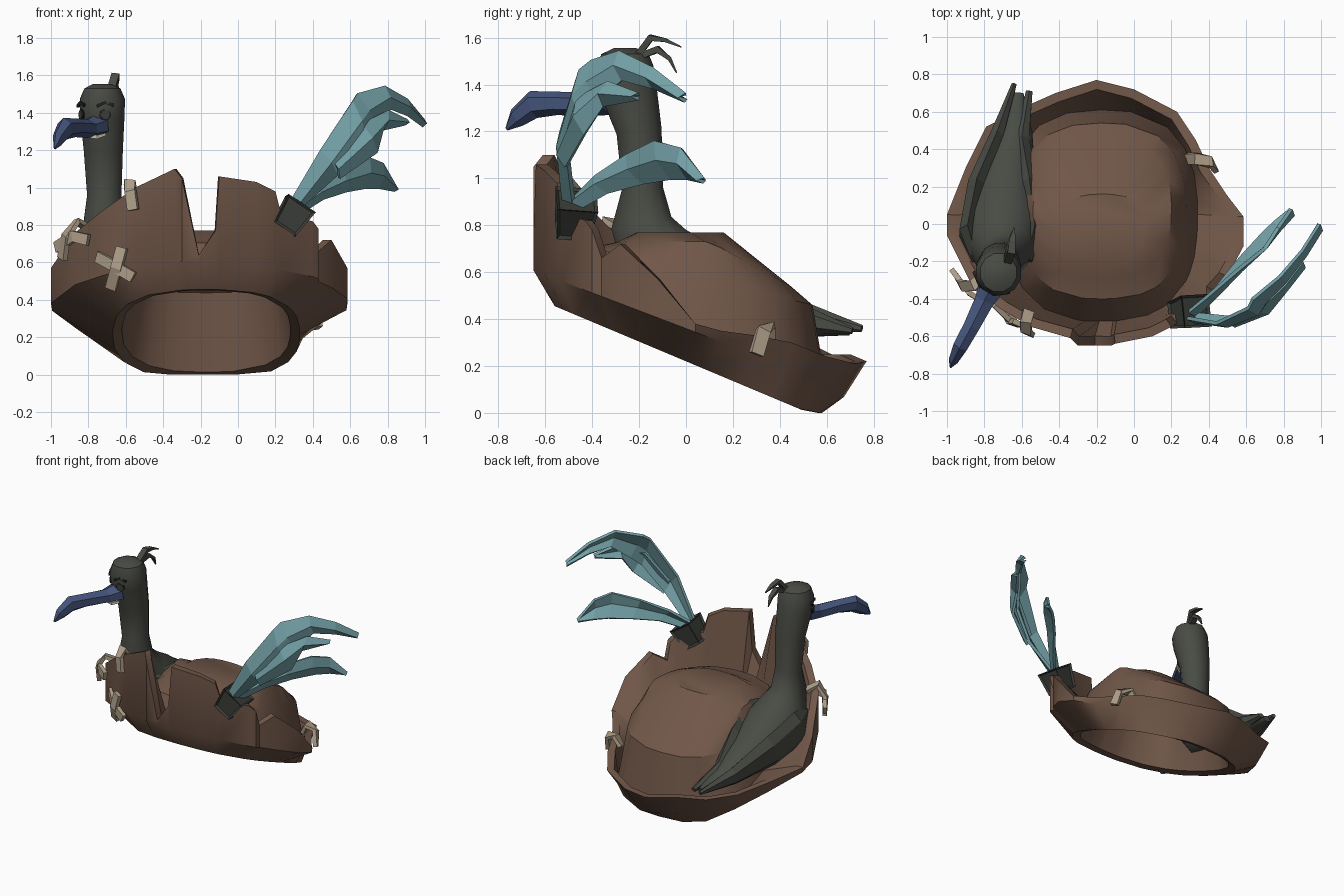
import bpy, bmesh, math
from mathutils import Vector

if "Cube" in bpy.data.objects:
    bpy.data.objects.remove(bpy.data.objects["Cube"])

def material(name, rgb):
    m = bpy.data.materials.new(name)
    m.diffuse_color = (*rgb, 1)
    m.use_nodes = True
    m.node_tree.nodes["Principled BSDF"].inputs["Base Color"].default_value = m.diffuse_color
    return m

LEATHER = material("brown leather", (.165, .096, .066))
PLUMAGE = material("dark plumage", (.066, .070, .058))
SOCKET = material("dark socket", (.042, .047, .040))
FEATHER = material("teal feather", (.17, .35, .38))
BEAK = material("blue beak", (.06, .09, .20))
THREAD = material("tan thread", (.43, .35, .25))
BLACK = material("black", (.015, .015, .015))
TOOTH = material("cream tooth", (.6, .55, .45))

def add(name, bm, mat, smooth=None):
    bmesh.ops.recalc_face_normals(bm, faces=bm.faces)
    me = bpy.data.meshes.new(name)
    bm.to_mesh(me)
    bm.free()
    me.materials.append(mat)
    ob = bpy.data.objects.new(name, me)
    bpy.context.collection.objects.link(ob)
    if smooth:
        bpy.ops.object.select_all(action='DESELECT')
        ob.select_set(True)
        bpy.context.view_layer.objects.active = ob
        bpy.ops.object.shade_smooth_by_angle(angle=math.radians(smooth))
    return ob

def loft(bm, rows, cap=True):
    """Join closed rings of equal length, capping both ends."""
    rings = [[bm.verts.new(p) for p in r] for r in rows]
    n = len(rings[0])
    for a, b in zip(rings, rings[1:]):
        for i in range(n):
            j = (i + 1) % n
            bm.faces.new((a[i], a[j], b[j], b[i]))
    if cap:
        bm.faces.new(rings[0])
        bm.faces.new(rings[-1])

def tube(name, path, mat, side=(1, 0, 0), n=8, smooth=None):
    """Sweep ellipses along a path of (x, y, z, half width, half height)."""
    bm, rows = bmesh.new(), []
    pts = [Vector(p[:3]) for p in path]
    for i, p in enumerate(path):
        t = (pts[min(i + 1, len(pts) - 1)] - pts[max(i - 1, 0)]).normalized()
        up = t.cross(Vector(side)).normalized()
        s = up.cross(t)
        ring = []
        for k in range(n):
            a = 2 * math.pi * (k + .5) / n
            ring.append(pts[i] + s * math.cos(a) * p[3] + up * math.sin(a) * p[4])
        rows.append(ring)
    loft(bm, rows)
    return add(name, bm, mat, smooth)

# ---- hat: one closed loft from crown, over the torn brim, to the hollow inside
RIM = [(.585, .04, .38), (.585, -.12, .57), (.50, -.28, .72), (.43, -.36, .66),
       (.43, -.40, .78), (.40, -.43, .82), (.23, -.53, .86), (.20, -.55, .98),
       (.10, -.60, 1.03), (-.10, -.64, 1.06), (-.12, -.65, .77), (-.21, -.65, .64),
       (-.30, -.65, 1.05), (-.34, -.61, 1.10), (-.55, -.55, 1.0), (-.72, -.45, .88),
       (-.87, -.32, .76), (-1, -.06, .57), (-1, .05, .38), (-.90, .30, .34),
       (-.79, .52, .30), (-.60, .62, .25), (-.42, .70, .25), (-.20, .77, .22),
       (0, .72, .21), (.23, .60, .24), (.33, .45, .30), (.40, .30, .33), (.50, .15, .35)]
CX, CY = -.19, .03
ANGLES = [math.atan2(y - CY, x - CX) for x, y, z in RIM]

def oval(hx, y0, y1, zf, e=2.6):
    """Rounded-square ring with its height given by y."""
    row = []
    for a in ANGLES:
        c, s = math.cos(a), math.sin(a)
        hy = (y1 - y0) / 2
        r = (abs(c / hx) ** e + abs(s / hy) ** e) ** (-1 / e)
        y = (y0 + y1) / 2 + r * s
        row.append((CX + .02 + r * c, y, max(0, zf(y))))
    return row

def pull(d):
    row = []
    for x, y, z in RIM:
        v = Vector((CX - x, CY - y, 0)).normalized() * d
        row.append((x + v.x, y + v.y, z))
    return row

def belly(x, y):
    k = 1 - .17 * max(0, y)
    return (CX + (x - CX) * k, CY + (y - CY) * k, .36 - .38 * y)

top_z = lambda y: .73 - max(0, y - .1) * .55
mid_z = lambda y: .60 - .26 * y
base_z = lambda y: .30 - .42 * y
rows = [oval(.24, -.21, .16, lambda y: .77),
        oval(.37, -.29, .45, top_z),
        oval(.45, -.40, .54, mid_z),
        oval(.51, -.52, .61, base_z),
        pull(.05), RIM, [belly(x, y) for x, y, z in RIM],
        oval(.50, -.56, .58, lambda y: .22 - .42 * y),
        oval(.45, -.50, .54, lambda y: .24 - .42 * y),
        oval(.42, -.37, .51, lambda y: mid_z(y) - .03),
        oval(.34, -.26, .42, lambda y: top_z(y) - .03),
        oval(.22, -.19, .14, lambda y: .74)]
bm = bmesh.new()
loft(bm, rows)
add("torn_hat", bm, LEATHER, 35)

# ---- bird: tail, body, neck and head in one sweep
tube("bird_body", [(-.62, .70, .35, .03, .02), (-.63, .50, .38, .09, .06),
                   (-.68, .25, .46, .16, .13), (-.70, .0, .56, .21, .20),
                   (-.71, -.13, .68, .18, .17), (-.715, -.19, .81, .115, .135),
                   (-.715, -.185, .96, .095, .09), (-.72, -.20, 1.2, .108, .10),
                   (-.725, -.245, 1.38, .122, .125), (-.725, -.26, 1.47, .125, .125),
                   (-.725, -.26, 1.53, .10, .105), (-.725, -.26, 1.555, .05, .05)],
     PLUMAGE, n=12, smooth=40)

# folded wings lying beside the body
tube("left_wing", [(-.84, -.20, .66, .03, .05), (-.89, -.05, .61, .05, .14),
                   (-.84, .20, .52, .055, .13), (-.73, .48, .41, .04, .07),
                   (-.64, .75, .36, .015, .015)], PLUMAGE, n=6)
tube("right_wing", [(-.57, -.20, .66, .03, .05), (-.53, -.05, .61, .05, .14),
                    (-.56, .20, .52, .055, .13), (-.60, .45, .41, .045, .07),
                    (-.56, .71, .35, .02, .015)], PLUMAGE, n=6)

# head tuft
tube("crest_upper", [(-.68, -.21, 1.52, .03, .02), (-.655, -.15, 1.60, .03, .02),
                     (-.65, -.09, 1.59, .025, .012), (-.64, -.02, 1.56, .004, .004)],
     PLUMAGE, n=4)
tube("crest_lower", [(-.68, -.20, 1.52, .03, .02), (-.66, -.12, 1.55, .03, .02),
                     (-.65, -.07, 1.51, .02, .012), (-.65, -.04, 1.45, .004, .004)],
     PLUMAGE, n=4)

# beak with a hooked tip
tube("beak", [(-.76, -.33, 1.33, .085, .06), (-.80, -.41, 1.315, .06, .05),
              (-.87, -.55, 1.32, .05, .05), (-.925, -.65, 1.315, .045, .06),
              (-.96, -.72, 1.26, .03, .045), (-.98, -.765, 1.21, .005, .008)],
     BEAK, side=(.87, -.49, 0), n=6)
tube("teeth", [(-.80, -.395, 1.275, .012, .012), (-.755, -.405, 1.27, .014, .014),
               (-.71, -.38, 1.285, .01, .01)], TOOTH, side=(0, 0, 1), n=4)

# eyes and brows either side of the beak
for label, deg in (("left", 203), ("right", 277)):
    a = math.radians(deg)
    d, s = Vector((math.cos(a), math.sin(a), 0)), Vector((-math.sin(a), math.cos(a), 0))
    c = Vector((-.725, -.25, 1.39))
    for part, r, off, mat in (("eye_ring", .032, .124, BLACK), ("eye", .024, .129, SOCKET)):
        p, q = c + d * (off - .008), c + d * off
        tube(label + "_" + part, [(*p, r, r), (*q, r, r)], mat, side=s, n=10)
    ends = [c + d * .124 + s * k + Vector((0, 0, h)) for k, h in ((-.045, .045), (0, .065), (.045, .05))]
    tube(label + "_brow", [(*p, .012, .010) for p in ends], BLACK, side=(0, 0, 1), n=4)

# ---- feathers: folded blades given by an upper and a lower edge
def plume(name, upper, lower):
    bm = bmesh.new()
    mids = [(Vector(u) + Vector(l)) / 2 + Vector((.015, -.03, 0)) for u, l in zip(upper, lower)]
    lines = [[bm.verts.new(p) for p in e] for e in (upper, mids, lower)]
    for a, b in zip(lines, lines[1:]):
        for i in range(len(a) - 1):
            bm.faces.new((a[i], a[i + 1], b[i + 1], b[i]))
    ob = add(name, bm, FEATHER)
    mod = ob.modifiers.new("thickness", 'SOLIDIFY')
    mod.thickness, mod.offset = .02, 0

plume("tall_feather",
      [(.27, -.50, .91), (.44, -.53, 1.20), (.61, -.45, 1.46), (.635, -.40, 1.50),
       (.78, -.28, 1.54), (.90, -.14, 1.47), (.99, 0, 1.36)],
      [(.34, -.48, .90), (.53, -.50, 1.07), (.68, -.45, 1.25), (.73, -.38, 1.32),
       (.81, -.27, 1.42), (.90, -.14, 1.39), (.985, 0, 1.33)])
plume("feather_barb",
      [(.50, -.52, 1.15), (.66, -.46, 1.34), (.80, -.33, 1.41), (.90, -.20, 1.36)],
      [(.54, -.51, 1.05), (.74, -.43, 1.19), (.77, -.35, 1.31), (.89, -.20, 1.34)])
plume("low_feather",
      [(.29, -.47, .92), (.40, -.38, 1.01), (.55, -.25, 1.10), (.70, -.13, 1.16),
       (.77, -.02, 1.13), (.84, .08, 1.0)],
      [(.34, -.45, .87), (.45, -.33, .94), (.57, -.18, .98), (.68, -.06, 1.0),
       (.75, .01, 1.0), (.835, .08, .985)])

# socket holding the feathers, with hollowed ends
bm = bmesh.new()
axis = Vector((.55, .12, .83)).normalized()
w = Vector((.85, .05, -.55)).normalized()
v = axis.cross(w).normalized()
w = v.cross(axis)
c = Vector((.29, -.475, .845))
loft(bm, [[c + axis * t + w * r * i + v * r * j for i, j in ((-1, -1), (1, -1), (1, 1), (-1, 1))]
          for t, r in ((-.085, .07), (.08, .088))])
bmesh.ops.recalc_face_normals(bm, faces=bm.faces)
bmesh.ops.inset_individual(bm, faces=bm.faces[:], thickness=.018, depth=-.012)
add("feather_socket", bm, SOCKET)

# ---- stitches: square bands laid over the leather
def stitch(name, pts, side):
    tube(name, [(*p, .042, .020) for p in pts], THREAD, side=side, n=4)

stitch("rim_stitch", [(-.56, -.585, .88), (-.575, -.575, .98), (-.58, -.53, 1.03),
                      (-.565, -.47, .95)], (.9, -.4, 0))
stitch("side_stitch_a", [(-.94, -.29, .62), (-.92, -.33, .74), (-.86, -.33, .82),
                         (-.80, -.27, .78)], (.5, -.8, .2))
stitch("side_stitch_b", [(-.97, -.25, .68), (-.88, -.37, .74), (-.80, -.42, .72)], (0, 0, 1))
stitch("cross_stitch_a", [(-.75, -.43, .63), (-.66, -.52, .58), (-.56, -.55, .52)], (0, 0, 1))
stitch("cross_stitch_b", [(-.62, -.53, .68), (-.65, -.53, .57), (-.68, -.47, .46)], (1, -.4, 0))
stitch("back_stitch", [(.29, .35, .31), (.33, .35, .37), (.41, .33, .35), (.43, .30, .25)], (-.45, .9, 0))
